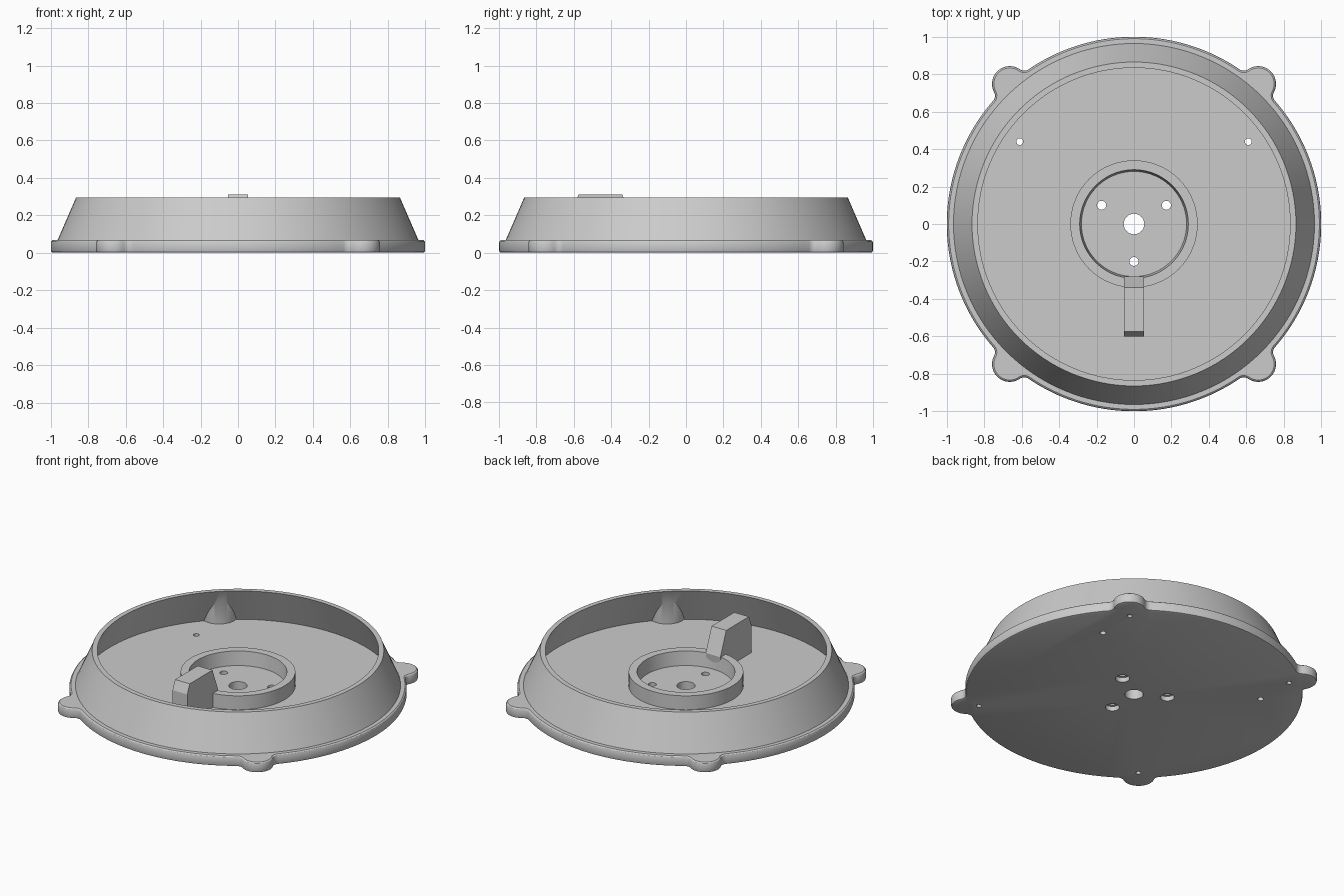
import bpy, bmesh
from math import sin, cos, pi, atan2, acos

if "Cube" in bpy.data.objects:
    bpy.data.objects.remove(bpy.data.objects["Cube"])

SEG = 128
LUG = atan2(0.75, 0.665)                      # lug direction
LUG_ANGLES = [LUG, pi - LUG, pi + LUG, -LUG]


def circle(r, z, n=SEG, c=(0, 0)):
    return [(c[0] + r * cos(2 * pi * i / n), c[1] + r * sin(2 * pi * i / n), z) for i in range(n)]


def loft(name, rings, closed=False):
    """Skin equal-length rings; cap the ends, or join last to first."""
    bm = bmesh.new()
    vs = [[bm.verts.new(p) for p in r] for r in rings]
    n = len(rings[0])
    pairs = list(zip(vs, vs[1:])) + ([(vs[-1], vs[0])] if closed else [])
    for a, b in pairs:
        for i in range(n):
            j = (i + 1) % n
            bm.faces.new((a[i], a[j], b[j], b[i]))
    if not closed:
        bm.faces.new(vs[0][::-1])
        bm.faces.new(vs[-1])
    bmesh.ops.recalc_face_normals(bm, faces=bm.faces)
    me = bpy.data.meshes.new(name)
    bm.to_mesh(me)
    bm.free()
    ob = bpy.data.objects.new(name, me)
    bpy.context.collection.objects.link(ob)
    return ob


def cyl(r, z0, z1, c, n=32):
    return loft("cutter", [circle(r, z0, n, c), circle(r, z1, n, c)])


def boolean(target, tool, op):
    m = target.modifiers.new("bool", 'BOOLEAN')
    m.operation, m.solver, m.object = op, 'EXACT', tool
    bpy.context.view_layer.objects.active = target
    bpy.ops.object.modifier_apply(modifier=m.name)
    bpy.data.objects.remove(tool)


def outline(d, z):
    """Disc with four filleted lugs, inset by d."""
    r, f = 0.095, 0.04
    # fillet centre angle off the lug axis, on radius 1 + f
    a = acos((1 + (1 + f) ** 2 - (r + f) ** 2) / (2 * (1 + f)))
    pts = []

    def arc(c, rad, a0, a1, n):
        for i in range(n):
            t = a0 + (a1 - a0) * i / (n - 1)
            pts.append((c[0] + rad * cos(t), c[1] + rad * sin(t), z))

    angs = sorted(x % (2 * pi) for x in LUG_ANGLES)
    for k, t in enumerate(angs):
        nxt = angs[(k + 1) % 4] + (2 * pi if k == 3 else 0)
        lug = (cos(t), sin(t))
        f0 = ((1 + f) * cos(t - a), (1 + f) * sin(t - a))
        f1 = ((1 + f) * cos(t + a), (1 + f) * sin(t + a))
        s = atan2((1 + f) * sin(a), (1 + f) * cos(a) - 1)   # lug tangent angle
        arc(f0, f + d, t - a + pi, t - s + pi, 8)
        arc(lug, r - d, t - s, t + s, 24)
        arc(f1, f + d, t + s + pi, t + a + pi, 8)
        arc((0, 0), 1 - d, t + a, nxt - a, 34)
    # drop duplicate joints
    return [p for i, p in enumerate(pts)
            if (p[0] - pts[i - 1][0]) ** 2 + (p[1] - pts[i - 1][1]) ** 2 > 1e-9]


# flange with softened edges, plus sloped wall
housing = loft("housing", [outline(0.012, 0), outline(0.003, 0.004), outline(0, 0.012),
                           outline(0, 0.055), outline(0.003, 0.062), outline(0.01, 0.067)])
boolean(housing, loft("wall", [circle(0.9715, 0.05), circle(0.865, 0.295)]), 'UNION')

# cavity, leaving screw bosses at the lugs
cavity = loft("cavity", [circle(0.93, 0.065), circle(0.7925, 0.395)])
for t in LUG_ANGLES:
    boolean(cavity, cyl(0.11, 0.0, 0.28, (0.979 * cos(t), 0.979 * sin(t)), 48), 'DIFFERENCE')
boolean(housing, cavity, 'DIFFERENCE')

# through holes, counterbores and blind screw holes
holes = [(0.055, -0.1, 0.2, (0, 0)), (0.018, -0.1, 0.2, (0.61, 0.44)), (0.018, -0.1, 0.2, (-0.61, 0.44))]
for t in (pi / 6, 5 * pi / 6, -pi / 2):
    c = (0.2 * cos(t), 0.2 * sin(t))
    holes += [(0.024, -0.1, 0.2, c), (0.042, -0.1, 0.03, c)]
holes += [(0.015, -0.1, 0.1, (0.93 * cos(t), 0.93 * sin(t))) for t in LUG_ANGLES]
for h in holes:
    boolean(housing, cyl(*h), 'DIFFERENCE')

# hub ring
ring = loft("hub_ring", [circle(0.34, 0.06), circle(0.34, 0.156), circle(0.29, 0.156),
                         circle(0.28, 0.06)], closed=True)

# fin rising from the ring
profile = [(-0.6, 0.06), (-0.6, 0.25), (-0.575, 0.31), (-0.34, 0.31), (-0.28, 0.157), (-0.29, 0.06)]
fin = loft("fin", [[(x, y, z) for y, z in profile] for x in (-0.053, 0.053)])

for ob in (housing, ring):
    bpy.ops.object.select_all(action='DESELECT')
    ob.select_set(True)
    bpy.context.view_layer.objects.active = ob
    bpy.ops.object.shade_smooth_by_angle(angle=0.5)
